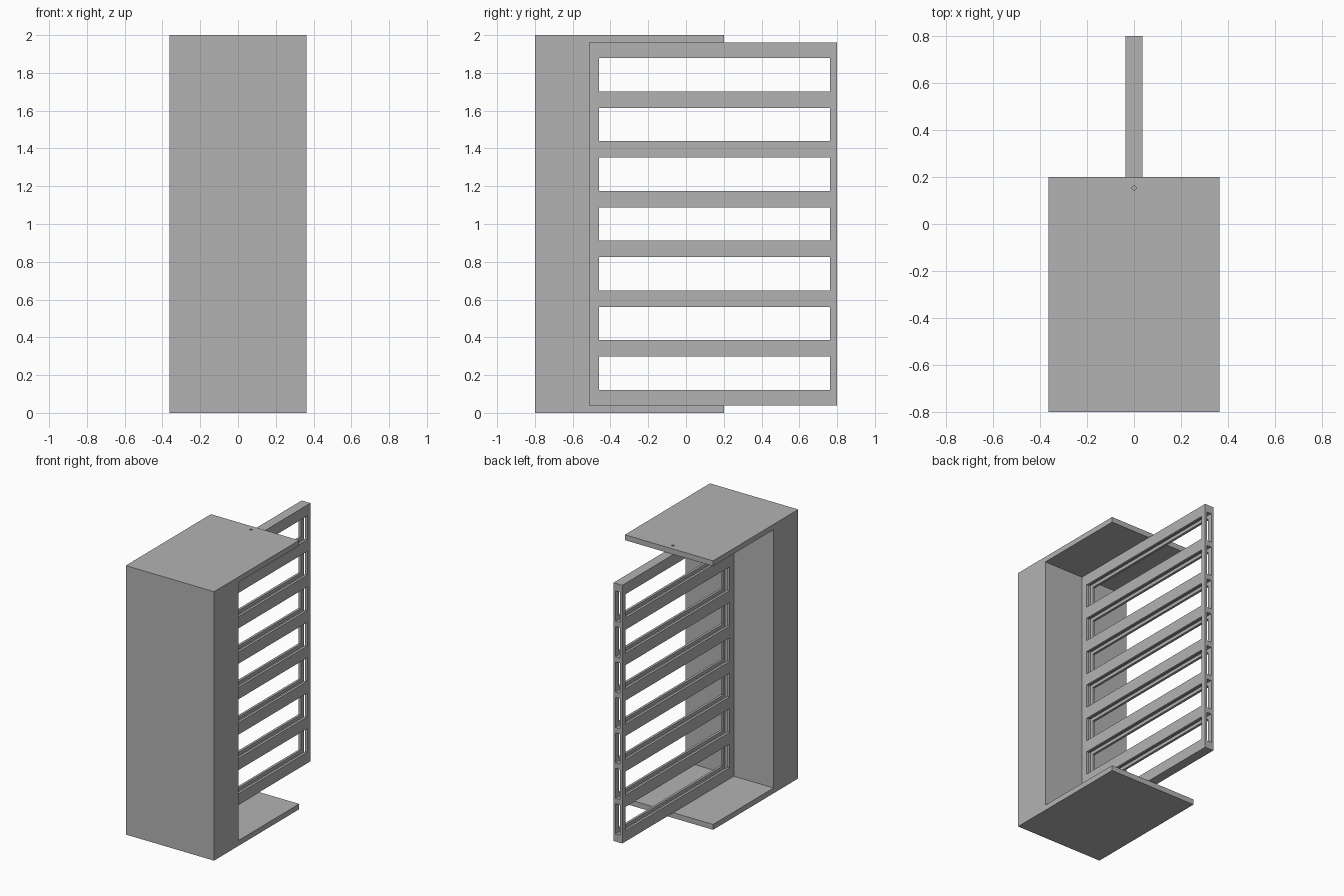
import bpy
import bmesh
from mathutils import Matrix, Vector

old = bpy.data.objects.get("Cube")
if old:
    bpy.data.objects.remove(old, do_unlink=True)

grey = bpy.data.materials.new("plain grey")
grey.use_nodes = True
GREY = (0.45, 0.45, 0.45, 1)
grey.diffuse_color = GREY
grey.node_tree.nodes["Principled BSDF"].inputs["Base Color"].default_value = GREY


def to_object(name, bm):
    bmesh.ops.recalc_face_normals(bm, faces=bm.faces)
    mesh = bpy.data.meshes.new(name)
    bm.to_mesh(mesh)
    bm.free()
    mesh.materials.append(grey)
    obj = bpy.data.objects.new(name, mesh)
    bpy.context.collection.objects.link(obj)
    return obj


def boxes(name, bounds):
    """One mesh made of boxes, each given as a low and a high corner."""
    bm = bmesh.new()
    for low, high in bounds:
        low, high = Vector(low), Vector(high)
        place = Matrix.Translation((low + high) / 2) @ Matrix.Diagonal((high - low).to_4d())
        bmesh.ops.create_cube(bm, size=1, matrix=place)
    return to_object(name, bm)


def cut(target, cutter):
    mod = target.modifiers.new("cut", "BOOLEAN")
    mod.operation = "DIFFERENCE"
    mod.solver = "EXACT"
    mod.object = cutter
    bpy.context.view_layer.objects.active = target
    bpy.ops.object.modifier_apply(modifier=mod.name)
    bpy.data.objects.remove(cutter, do_unlink=True)


# Housing: solid front block with top and bottom plates, one side profile
HALF_W, PLATE, FRONT, WALL, LIP = 0.363, 0.04, -0.8, -0.51, 0.2
profile = [(FRONT, 0), (LIP, 0), (LIP, PLATE), (WALL, PLATE),
           (WALL, 2 - PLATE), (LIP, 2 - PLATE), (LIP, 2), (FRONT, 2)]
bm = bmesh.new()
side = bm.faces.new([bm.verts.new((-HALF_W, y, z)) for y, z in profile])
swept = bmesh.ops.extrude_face_region(bm, geom=[side])["geom"]
bmesh.ops.translate(bm, vec=(2 * HALF_W, 0, 0),
                    verts=[v for v in swept if isinstance(v, bmesh.types.BMVert)])
housing = to_object("housing", bm)

# Small pin hole through the top plate
bm = bmesh.new()
bmesh.ops.create_cone(bm, cap_ends=True, segments=24, radius1=0.009, radius2=0.009,
                      depth=0.08, matrix=Matrix.Translation((0, 0.153, 2)))
cut(housing, to_object("pin_hole_cutter", bm))

# Upright rack with seven windows
BACK, HALF_T = 0.8, 0.036
rack = boxes("slotted_rack", [((-HALF_T, WALL, PLATE), (HALF_T, BACK, 2 - PLATE))])
centres = [1 + 0.2635 * i for i in range(-3, 4)]
cut(rack, boxes("window_cutter", [
    ((-0.1, -0.46, z - 0.088), (0.1, 0.763, z + 0.088)) for z in centres]))

# Tray grooves around each window, open at the back end
cut(rack, boxes("groove_cutter", [
    ((-0.018, -0.485, z - 0.112), (0.018, 0.9, z + 0.112)) for z in centres]))
